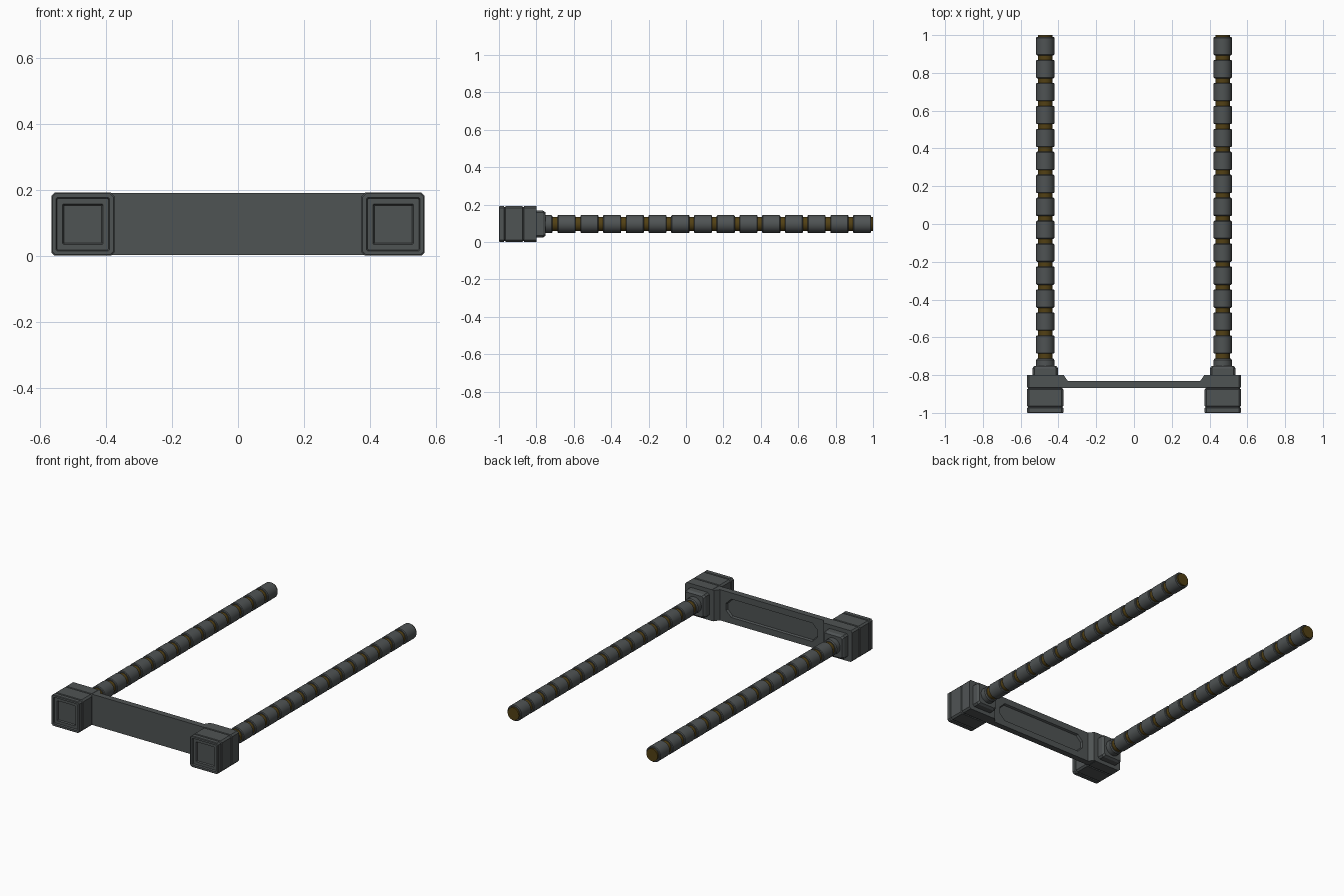
import bpy, bmesh, math

if "Cube" in bpy.data.objects:
    bpy.data.objects.remove(bpy.data.objects["Cube"])

def material(name, rgb):
    m = bpy.data.materials.new(name)
    m.diffuse_color = (*rgb, 1)
    m.use_nodes = True
    m.node_tree.nodes["Principled BSDF"].inputs["Base Color"].default_value = m.diffuse_color
    return m

GREY = material("gunmetal grey", (0.078, 0.087, 0.088))
BRONZE = material("dark bronze", (0.085, 0.052, 0.007))
ZC, XC = 0.0955, 0.47   # height of the axis, sideways offset of each arm

def octagon(hw, hh, c):
    return [(hw, -hh + c), (hw, hh - c), (hw - c, hh), (-hw + c, hh),
            (-hw, hh - c), (-hw, -hh + c), (-hw + c, -hh), (hw - c, -hh)]

def circle(r, n=32):
    return [(r * math.cos(2 * math.pi * i / n), r * math.sin(2 * math.pi * i / n)) for i in range(n)]

def finish(name, bm, mat, smooth=False):
    bmesh.ops.recalc_face_normals(bm, faces=bm.faces)
    me = bpy.data.meshes.new(name)
    bm.to_mesh(me)
    bm.free()
    me.materials.append(mat)
    ob = bpy.data.objects.new(name, me)
    bpy.context.collection.objects.link(ob)
    if smooth:
        bpy.ops.object.select_all(action='DESELECT')
        ob.select_set(True)
        bpy.context.view_layer.objects.active = ob
        bpy.ops.object.shade_smooth_by_angle(angle=math.radians(30))
    return ob

def loft(name, sections, mat, xc=XC, smooth=False):
    """Skin a run of (y, outline) sections along y and cap both ends."""
    bm = bmesh.new()
    loops = [[bm.verts.new((xc + x, y, ZC + z)) for x, z in o] for y, o in sections]
    for a, b in zip(loops, loops[1:]):
        for i in range(len(a)):
            j = (i + 1) % len(a)
            bm.faces.new((a[i], a[j], b[j], b[i]))
    bm.faces.new(loops[0])
    bm.faces.new(loops[-1][::-1])
    return finish(name, bm, mat, smooth)

def mirror(ob):
    ob.modifiers.new("mirror", 'MIRROR')
    return ob

# Square end block: front panel recess, two grooves, flange
H, C = 0.0955, 0.010
def sq(h, c=C):
    return octagon(h, h, c)
mirror(loft("end_block", [
    (-0.982, sq(0.057, 0.002)), (-0.990, sq(0.061, 0.002)),
    (-0.990, sq(0.078, 0.004)), (-1.0, sq(0.081, 0.004)),
    (-1.0, sq(H - 0.003)), (-0.997, sq(H)), (-0.974, sq(H)),
    (-0.971, sq(H - 0.005)), (-0.967, sq(H - 0.005)), (-0.964, sq(H)),
    (-0.875, sq(H)), (-0.872, sq(H - 0.005)), (-0.868, sq(H - 0.005)),
    (-0.865, sq(H)), (-0.800, sq(H))], GREY))

# Stepped neck from block to rod
mirror(loft("neck_block", [
    (-0.81, octagon(0.068, 0.072, 0.010)), (-0.765, octagon(0.068, 0.072, 0.010)),
    (-0.752, octagon(0.060, 0.063, 0.010))], GREY))
mirror(loft("rod_collar", [
    (-0.76, circle(0.048)), (-0.720, circle(0.048)), (-0.713, circle(0.043))], GREY, smooth=True))

# Bronze core rod
mirror(loft("core_rod", [(-0.74, circle(0.038)), (1.0, circle(0.038))], BRONZE, smooth=True))

# Sleeves repeated along the rod
sleeve = loft("rod_sleeves", [
    (0.893, circle(0.044)), (0.897, circle(0.048)),
    (0.986, circle(0.048)), (0.990, circle(0.044))], GREY, smooth=True)
arr = sleeve.modifiers.new("repeat", 'ARRAY')
arr.count = 14
arr.use_relative_offset = False
arr.use_constant_offset = True
arr.constant_offset_displace = (0, -0.1215, 0)
mirror(sleeve)

# Cross plate with a long pocket in its back face
loft("cross_plate", [
    (-0.867, octagon(0.385, 0.094, 0.002)), (-0.830, octagon(0.385, 0.094, 0.002)),
    (-0.830, octagon(0.31, 0.056, 0.035)), (-0.842, octagon(0.305, 0.051, 0.033))],
    GREY, xc=0)

# Sloped fillet where the plate meets each flange
bm = bmesh.new()
prof = [(0.39, -0.80), (0.372, -0.80), (0.350, -0.832), (0.39, -0.85)]
lo = [bm.verts.new((x, y, ZC - 0.094)) for x, y in prof]
hi = [bm.verts.new((x, y, ZC + 0.094)) for x, y in prof]
bm.faces.new(lo)
bm.faces.new(hi[::-1])
for i in range(4):
    j = (i + 1) % 4
    bm.faces.new((lo[i], lo[j], hi[j], hi[i]))
mirror(finish("plate_fillet", bm, GREY))
